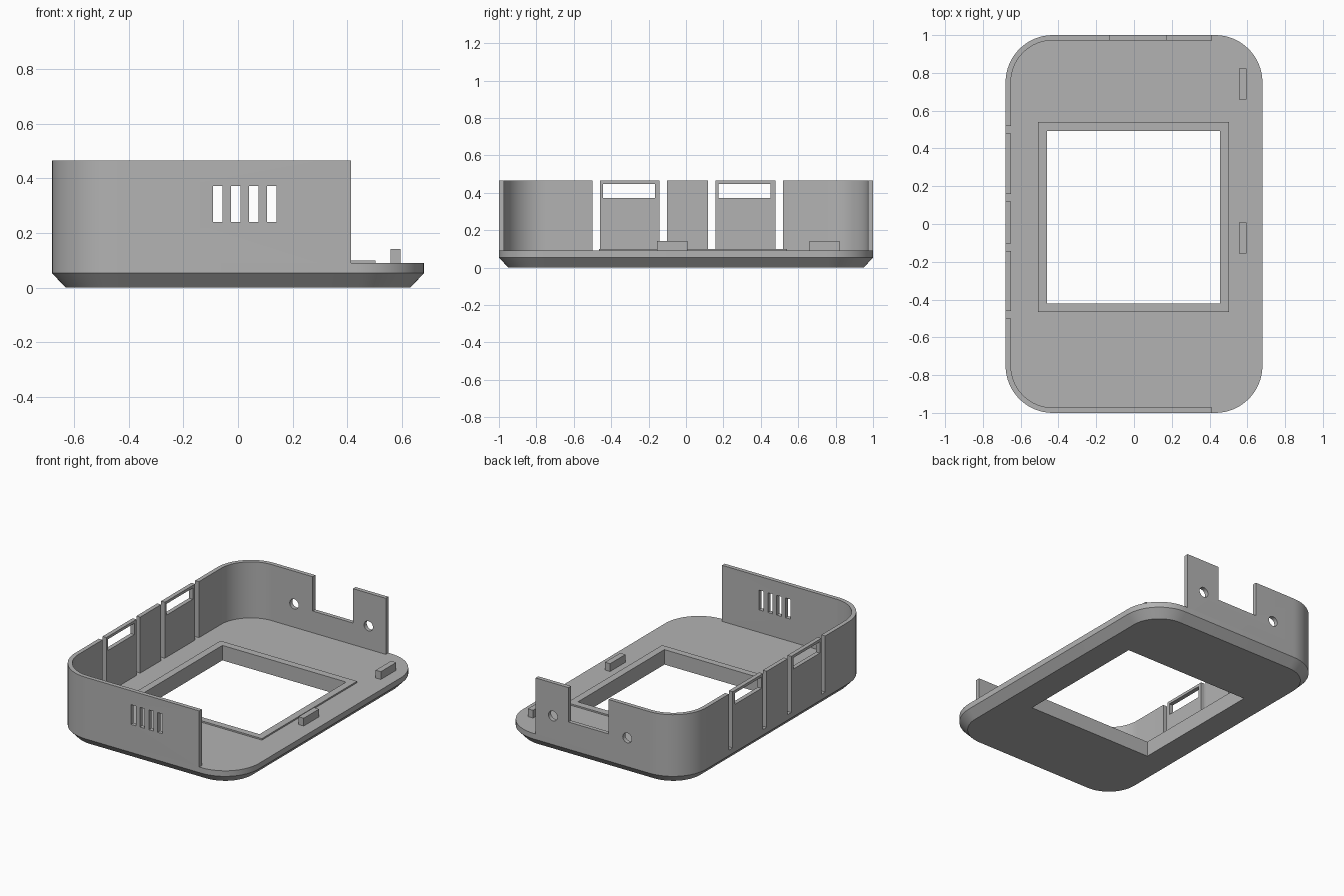
import bpy, bmesh, math
from mathutils import Matrix

if "Cube" in bpy.data.objects:
    bpy.data.objects.remove(bpy.data.objects["Cube"])

W, L, R = 0.68, 1.0, 0.25        # half width, half length, corner radius
PLATE, TOP, T = 0.09, 0.465, 0.028   # plate top, wall top, wall thickness

grey = bpy.data.materials.new("grey plastic")
grey.diffuse_color = (0.45, 0.45, 0.45, 1)
grey.use_nodes = True
grey.node_tree.nodes["Principled BSDF"].inputs["Base Color"].default_value = grey.diffuse_color


def finish(name, bm, smooth=False):
    bmesh.ops.recalc_face_normals(bm, faces=bm.faces)
    me = bpy.data.meshes.new(name)
    bm.to_mesh(me)
    bm.free()
    ob = bpy.data.objects.new(name, me)
    bpy.context.collection.objects.link(ob)
    me.materials.append(grey)
    return ob


def shade(ob):
    bpy.ops.object.select_all(action='DESELECT')
    ob.select_set(True)
    bpy.context.view_layer.objects.active = ob
    bpy.ops.object.shade_smooth_by_angle(angle=math.radians(25))


def box(name, x0, x1, y0, y1, z0, z1):
    bm = bmesh.new()
    m = Matrix.Translation(((x0 + x1) / 2, (y0 + y1) / 2, (z0 + z1) / 2)) \
        @ Matrix.Diagonal((x1 - x0, y1 - y0, z1 - z0, 1))
    bmesh.ops.create_cube(bm, size=1, matrix=m)
    return finish(name, bm)


def cut(ob, cutters):
    for c in cutters:
        mod = ob.modifiers.new("cut", 'BOOLEAN')
        mod.operation, mod.solver, mod.object = 'DIFFERENCE', 'EXACT', c
    dg = bpy.context.evaluated_depsgraph_get()
    me = bpy.data.meshes.new_from_object(ob.evaluated_get(dg))
    ob.modifiers.clear()
    ob.data = me
    for c in cutters:
        bpy.data.objects.remove(c)


def corner(cx, cy, r, start, n=16):
    return [(cx + r * math.cos(a), cy + r * math.sin(a))
            for a in (math.radians(start + 90 * i / n) for i in range(n + 1))]


def outline(inset):
    x, y, r = W - R, L - R, R - inset
    return (corner(x, y, r, 0) + corner(-x, y, r, 90)
            + corner(-x, -y, r, 180) + corner(x, -y, r, 270))


# Base plate: rounded outline with a chamfered lower edge
bm = bmesh.new()
rings = [[bm.verts.new((x, y, z)) for x, y in outline(i)]
         for i, z in ((0.05, 0), (0, 0.053), (0, PLATE))]
n = len(rings[0])
for a, b in zip(rings, rings[1:]):
    for i in range(n):
        bm.faces.new((a[i], a[(i + 1) % n], b[(i + 1) % n], b[i]))
bm.faces.new(rings[0])
bm.faces.new(rings[2])
plate = finish("base_plate", bm)
cut(plate, [box("cutter", -0.46, 0.455, -0.422, 0.492, -1, 1)])
shade(plate)

# Raised rim around the screen opening
rim = box("opening_rim", -0.508, 0.503, -0.466, 0.54, PLATE, 0.1)
cut(rim, [box("cutter", -0.46, 0.455, -0.422, 0.492, -1, 1)])

# Side wall: open strip around the back, left and front
def strip(inset):
    x, y, r = W - R, L - R, R - inset
    return ([(0.413, L - inset)] + corner(-x, y, r, 90)
            + corner(-x, -y, r, 180) + [(0.413, inset - L)])


bm = bmesh.new()
loop = strip(0) + strip(T)[::-1]
face = bm.faces.new([bm.verts.new((x, y, PLATE)) for x, y in loop])
ext = bmesh.ops.extrude_face_region(bm, geom=[face])
bmesh.ops.translate(bm, vec=(0, 0, TOP - PLATE),
                    verts=[v for v in ext["geom"] if isinstance(v, bmesh.types.BMVert)])
wall = finish("side_wall", bm)

cutters = []
# Slits that separate the flexible clips on the left
for y in (-0.48, -0.122, 0.138, 0.498):
    cutters.append(box("cutter", -0.8, -0.6, y - 0.02, y + 0.02, 0, 1))
# Clip windows
for y0, y1 in ((-0.443, -0.165), (0.173, 0.453)):
    cutters.append(box("cutter", -0.8, -0.6, y0, y1, 0.372, 0.447))
# Front vents
for i in range(4):
    x = -0.091 + i * 0.0655
    cutters.append(box("cutter", x, x + 0.035, -1.1, -0.9, 0.24, 0.372))
# Back notch and screw holes
cutters.append(box("cutter", -0.128, 0.17, 0.9, 1.1, 0.235, 1))
for x in (-0.265, 0.285):
    bm = bmesh.new()
    bmesh.ops.create_cone(bm, cap_ends=True, segments=32, radius1=0.033, radius2=0.033,
                          depth=0.3, matrix=Matrix.Translation((x, 1, 0.245))
                          @ Matrix.Rotation(math.pi / 2, 4, 'X'))
    cutters.append(finish("cutter", bm))
cut(wall, cutters)
shade(wall)

# Locating pegs on the open right side
for name, y in (("back_peg", 0.66), ("middle_peg", -0.155)):
    box(name, 0.557, 0.595, y, y + 0.162, PLATE, 0.142)
